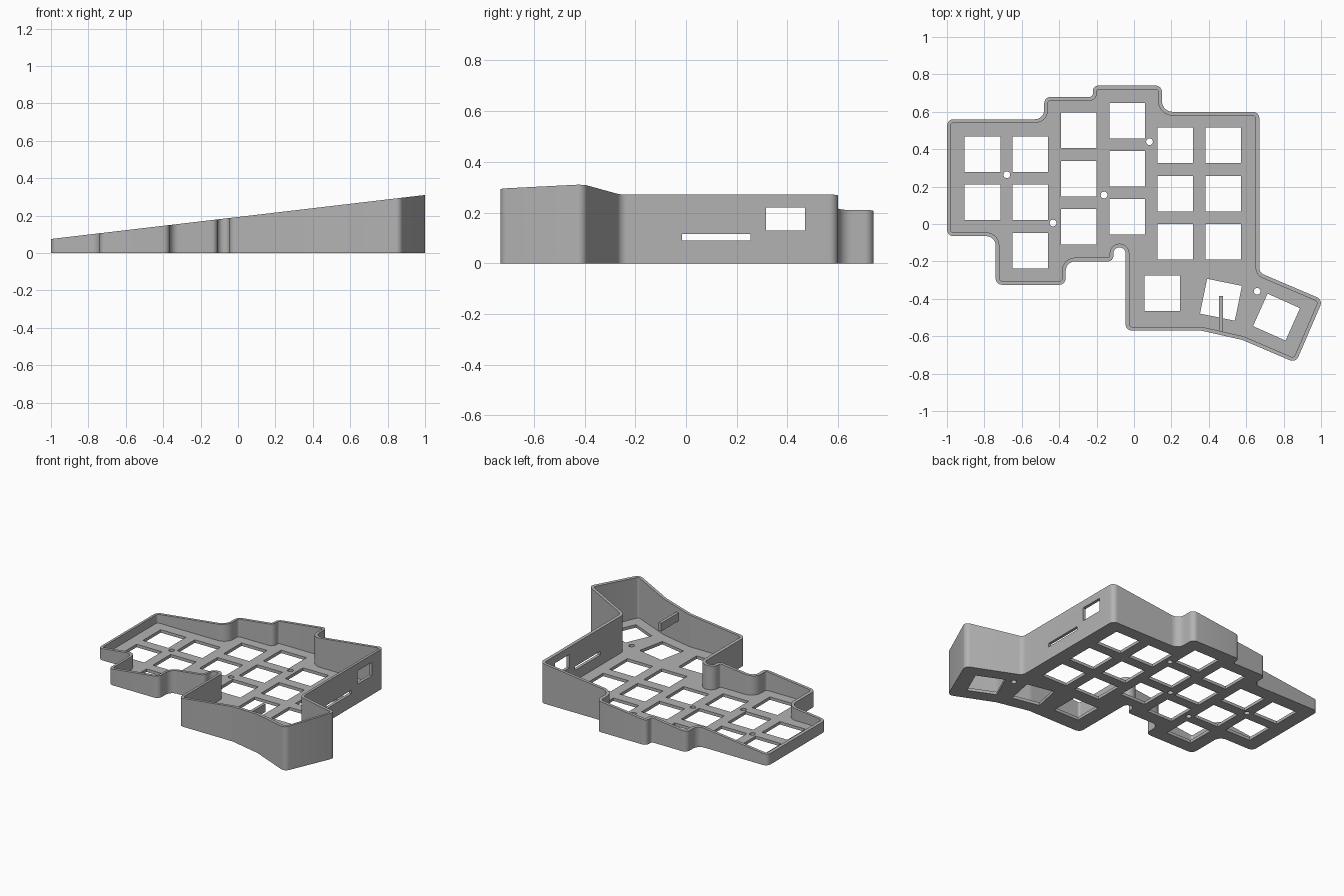
import bpy, bmesh, math
from mathutils import Vector, Matrix

if "Cube" in bpy.data.objects:
    bpy.data.objects.remove(bpy.data.objects["Cube"])

WALL, FLOOR, KEY = 0.02, 0.02, 0.19

grey = bpy.data.materials.new("case grey")
grey.diffuse_color = (0.45, 0.45, 0.45, 1)
grey.use_nodes = True
grey.node_tree.nodes["Principled BSDF"].inputs["Base Color"].default_value = grey.diffuse_color

# Outline corners, counter-clockwise: x, y, corner radius
OUTLINE = [
    (-1, -0.065, .035), (-0.74, -0.065, .05), (-0.74, -0.325, .035), (-0.365, -0.325, .035),
    (-0.365, -0.2, .05), (-0.11, -0.2, .03), (-0.11, -0.125, .032), (-0.045, -0.125, .032),
    (-0.045, -0.57, .035), (0.36, -0.57, .1), (0.58, -0.62, .1), (0.865, -0.742, .035),
    (1.01, -0.405, .035), (0.67, -0.26, .04), (0.67, 0.6, .035), (0.15, 0.6, .055),
    (0.15, 0.74, .035), (-0.22, 0.74, .03), (-0.22, 0.68, .015), (-0.48, 0.68, .035),
    (-0.48, 0.56, .05), (-1, 0.56, .035)]


def slope(x):
    """Height of the tilted rim."""
    return 0.1925 + 0.1175 * x


def rounded(inset=0.0, steps=8):
    """Rounded outline, moved inward by inset."""
    pts, n = [], len(OUTLINE)
    for i, (x, y, r) in enumerate(OUTLINE):
        p = Vector((x, y))
        a = (p - Vector(OUTLINE[i - 1][:2])).normalized()
        b = (Vector(OUTLINE[(i + 1) % n][:2]) - p).normalized()
        turn = math.atan2(a.x * b.y - a.y * b.x, a.dot(b))
        s = 1 if turn > 0 else -1
        na, nb = Vector((-a.y, a.x)), Vector((-b.y, b.x))
        # arc centre stays fixed, so inset only changes the radius
        c = p + (na + nb) * (s * r / (1 + na.dot(nb)))
        rad = r - s * inset
        for k in range(steps + 1):
            d = Matrix.Rotation(turn * k / steps, 2) @ (na * -s)
            pts.append(c + d * rad)
    return pts


def prism(name, loops, z0, top):
    """Upright solids from outlines; top gives the height at each x."""
    bm = bmesh.new()
    for loop in loops:
        lo = [bm.verts.new((p[0], p[1], z0)) for p in loop]
        hi = [bm.verts.new((p[0], p[1], top(p[0]))) for p in loop]
        bm.faces.new(lo[::-1])
        bm.faces.new(hi)
        for i in range(len(lo)):
            j = (i + 1) % len(lo)
            bm.faces.new((lo[i], lo[j], hi[j], hi[i]))
    bmesh.ops.recalc_face_normals(bm, faces=bm.faces)
    me = bpy.data.meshes.new(name)
    bm.to_mesh(me)
    bm.free()
    ob = bpy.data.objects.new(name, me)
    bpy.context.collection.objects.link(ob)
    me.materials.append(grey)
    return ob


def ngon(x, y, r, n, turn):
    return [(x + r * math.cos(turn + 2 * math.pi * k / n),
             y + r * math.sin(turn + 2 * math.pi * k / n)) for k in range(n)]


def rect(x0, x1, y0, y1):
    return [(x0, y0), (x1, y0), (x1, y1), (x0, y1)]


def cut(body, cutter):
    cutter.hide_render = True
    mod = body.modifiers.new("cut", 'BOOLEAN')
    mod.operation, mod.solver, mod.object = 'DIFFERENCE', 'EXACT', cutter
    bpy.context.view_layer.objects.active = body
    bpy.ops.object.modifier_apply(modifier=mod.name)
    bpy.data.objects.remove(cutter)


# Case shell with tilted rim
case = prism("case", [rounded()], 0, slope)
cut(case, prism("cavity", [rounded(WALL)], FLOOR, lambda x: 1))

# Switch openings: columns, then the thumb keys (x, y, rotation in degrees)
columns = [(-0.81, 0.373, 2), (-0.555, 0.373, 3), (-0.295, 0.5, 3),
           (-0.037, 0.553, 3), (0.22, 0.42, 3), (0.477, 0.42, 3)]
keys = [(x, y - 0.2575 * i, 0) for x, y, count in columns for i in range(count)]
keys += [(0.152, -0.37, 0), (0.465, -0.405, -11.5), (0.762, -0.498, -24)]
holes = [ngon(x, y, KEY / math.sqrt(2), 4, math.radians(45 + a)) for x, y, a in keys]

# Screw holes
screws = [(-.68, .263), (-.433, .005), (-.16, .155), (.083, .44), (.658, -.36)]
holes += [ngon(x, y, 0.018, 20, 0) for x, y in screws]
cut(case, prism("openings", holes, -0.1, lambda x: 0.05))

# Port window and slot in the right wall
cut(case, prism("port", [rect(0.6, 0.75, 0.315, 0.47)], 0.13, lambda x: 0.22))
cut(case, prism("slot", [rect(0.6, 0.75, -0.015, 0.255)], 0.09, lambda x: 0.115))

# Small bar reaching inward from the front wall
bar = prism("support_bar", [rect(0.455, 0.475, -0.58, -0.385)], 0.16, lambda x: 0.215)

# Smooth rounded corners, crisp edges
bpy.ops.object.select_all(action='DESELECT')
case.select_set(True)
bpy.context.view_layer.objects.active = case
bpy.ops.object.shade_smooth_by_angle(angle=math.radians(30))
